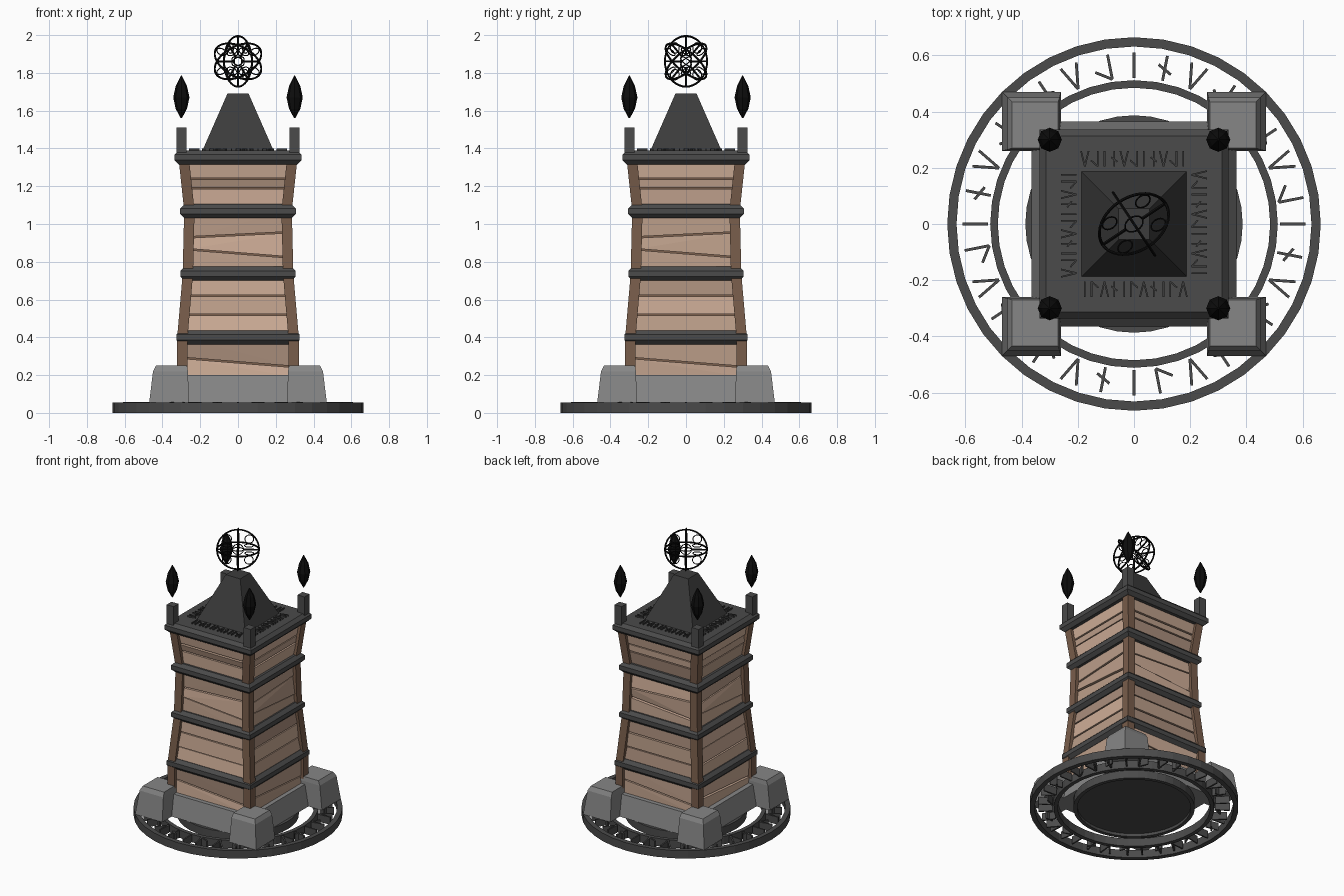
import bpy, bmesh, math, random
from mathutils import Vector, Matrix

if "Cube" in bpy.data.objects:
    bpy.data.objects.remove(bpy.data.objects["Cube"])

random.seed(4)


def material(name, rgb):
    m = bpy.data.materials.new(name)
    m.diffuse_color = (*rgb, 1)
    m.use_nodes = True
    m.node_tree.nodes["Principled BSDF"].inputs["Base Color"].default_value = m.diffuse_color
    return m


STONE = material("stone", (0.24, 0.24, 0.24))
IRON = material("dark_iron", (0.07, 0.07, 0.07))
ROOF = material("roof_slate", (0.045, 0.045, 0.045))
BLACK = material("black_crystal", (0.004, 0.004, 0.004))
POST = material("post_wood", (0.19, 0.11, 0.07))
PLANKS = [material("plank_wood_%d" % i, c) for i, c in enumerate(
    [(0.62, 0.42, 0.31), (0.50, 0.34, 0.25), (0.40, 0.27, 0.20)])]


def finish(name, bm, mat):
    bmesh.ops.recalc_face_normals(bm, faces=bm.faces)
    me = bpy.data.meshes.new(name)
    bm.to_mesh(me)
    bm.free()
    ob = bpy.data.objects.new(name, me)
    bpy.context.collection.objects.link(ob)
    me.materials.append(mat)
    return ob


def hulls(name, sets, mat):
    """One object made of several convex pieces."""
    out = bmesh.new()
    for pts in sets:
        b = bmesh.new()
        vs = [b.verts.new(p) for p in pts]
        bmesh.ops.convex_hull(b, input=vs)
        bmesh.ops.dissolve_limit(b, angle_limit=0.01, verts=b.verts, edges=b.edges)
        me = bpy.data.meshes.new("tmp")
        b.to_mesh(me)
        b.free()
        out.from_mesh(me)
        bpy.data.meshes.remove(me)
    return finish(name, out, mat)


def around(pts, n=4):
    return [[Matrix.Rotation(k * math.tau / n, 4, 'Z') @ Vector(p) for p in pts] for k in range(n)]


def rect(x0, x1, y0, y1, z):
    return [(x, y, z) for x in (x0, x1) for y in (y0, y1)]


def lathe(name, profile, n, mat, closed=False, offset=(0, 0), phase=0):
    """Revolve (radius, z) points; closed profiles give hollow rings."""
    bm = bmesh.new()
    loops = [[bm.verts.new((r * math.cos(math.tau * i / n + phase) + offset[0],
                            r * math.sin(math.tau * i / n + phase) + offset[1], z))
              for i in range(n)] for r, z in profile]
    for j in range(len(loops) - (0 if closed else 1)):
        a, b = loops[j], loops[(j + 1) % len(loops)]
        for i in range(n):
            k = (i + 1) % n
            bm.faces.new((a[i], a[k], b[k], b[i]))
    if not closed:
        bm.faces.new(loops[0])
        bm.faces.new(loops[-1])
    return finish(name, bm, mat)


def square_stack(name, profile, mat):
    return lathe(name, [(h * math.sqrt(2), z) for h, z in profile], 4, mat, phase=math.pi / 4)


def ring(name, r0, r1, z0, z1):
    lathe(name, [(r0, z0), (r1, z0), (r1, z1), (r0, z1)], 40, IRON, closed=True)


def stroke(a, b, w, z0, z1):
    a, b = Vector(a), Vector(b)
    d = (b - a).normalized() * w
    n = Vector((-d.y, d.x))
    return [(*(p + s * n), z) for p in (a, b) for s in (-0.5, 0.5) for z in (z0, z1)]


# Ground rings and disc
ring("outer_base_ring", 0.632, 0.665, 0, 0.055)
ring("middle_base_ring", 0.485, 0.512, 0, 0.055)
ring("inner_base_ring", 0.362, 0.387, 0, 0.055)
lathe("base_disc", [(0.362, 0.02), (0.362, 0.055)], 40, IRON)

# Abstract stroke ornament: bars, forks and chevrons
MOTIFS = [[(0, 0, 0, 1)],
          [(-.25, 0, -.25, 1), (-.25, 1, .3, .6)],
          [(-.3, 0, 0, 1), (0, 1, .3, 0)],
          [(0, 0, 0, 1), (-.25, .7, .25, .4)]]
marks = []
for i in range(32):
    rot = Matrix.Rotation(math.tau * i / 32, 4, 'Z')
    for x0, y0, x1, y1 in MOTIFS[i % 4]:
        s = stroke((x0 * .1, -.61 + y0 * .09), (x1 * .1, -.61 + y1 * .09), .01, .005, .057)
        marks.append([rot @ Vector(p) for p in s])
hulls("base_ornament", marks, IRON)
marks = []
for i in range(11):
    for x0, y0, x1, y1 in MOTIFS[i % 4]:
        cx = -.175 + i * .035
        marks += around(stroke((cx + x0 * .045, -.26 + y0 * .055), (cx + x1 * .045, -.26 + y1 * .055),
                               .006, 1.385, 1.40))
hulls("roof_ornament", marks, ROOF)

# Stone footing
square_stack("footing_wall", [(0.365, 0.055), (0.335, 0.20)], STONE)
hulls("footing_corners", around(rect(.26, .47, .26, .47, .055) + rect(.265, .47 - .02, .265, .45, .22)
                                + rect(.27, .435, .27, .435, .25)), STONE)

# Waisted tower body: outer half-width at each height
LEVELS = [(0.20, .322), (0.40, .322), (0.735, .293), (1.07, .285), (1.35, .315)]


def half(z):
    for (z0, h0), (z1, h1) in zip(LEVELS, LEVELS[1:]):
        if z <= z1:
            return h0 + (h1 - h0) * (z - z0) / (z1 - z0)
    return LEVELS[-1][1]


posts = []
for (z0, h0), (z1, h1) in zip(LEVELS, LEVELS[1:]):
    posts += around(rect(h0 - .055, h0, h0 - .055, h0, z0) + rect(h1 - .055, h1, h1 - .055, h1, z1))
hulls("corner_posts", posts, POST)
square_stack("inner_core", [(h - .05, z) for z, h in LEVELS], POST)

# Planks with slanted joints: (left z, right z) per joint, section by section
SECTIONS = [[(.19, .19), (.29, .245), (.40, .40)],
            [(.40, .40), (.52, .52), (.62, .62), (.735, .735)],
            [(.735, .735), (.865, .825), (.93, .955), (1.07, 1.07)],
            [(1.07, 1.07), (1.19, 1.19), (1.24, 1.24), (1.35, 1.35)]]
groups = [[], [], []]
for k in range(4):
    rot = Matrix.Rotation(k * math.pi / 2, 4, 'Z')
    for sec in SECTIONS:
        for (l0, r0), (l1, r1) in zip(sec, sec[1:]):
            tilt = random.uniform(-.006, .006)
            pts = []
            for l, r, t, g in ((l0, r0, tilt, .004), (l1, r1, -tilt, -.004)):
                for sx, z in ((-1, l + g), (1, r + g)):
                    h = half(max(z, .2))
                    for y in (-h + .02 + t, -h + .055):
                        pts.append(rot @ Vector((sx * (h - .04), y, z)))
            groups[random.choice((0, 0, 1, 2))].append(pts)
for i, g in enumerate(groups):
    hulls("wall_planks_%d" % (i + 1), g, PLANKS[i])

# Iron bands; the top one forms the roof deck
for i, (z, h) in enumerate([(.40, .326), (.737, .305), (1.068, .306), (1.353, .336)]):
    square_stack("band_%d" % (i + 1), [(h - .022, z - .037), (h, z - .015), (h, z + .015),
                                       (h - .022, z + .037)], IRON)

# Roof, corner pegs and floating crystals
square_stack("roof_pyramid", [(.19, 1.385), (.056, 1.69)], ROOF)
hulls("corner_pegs", around(rect(.272, .326, .272, .326, 1.37) + rect(.272, .326, .272, .326, 1.51)), IRON)
for i, (sx, sy) in enumerate([(1, 1), (-1, 1), (-1, -1), (1, -1)]):
    lathe("crystal_%d" % (i + 1), [(.003, 1.56), (.03, 1.61), (.043, 1.67), (.03, 1.73), (.003, 1.785)],
          8, BLACK, offset=(.3 * sx, .3 * sy))


# Cage finial: three perpendicular great rings, each with inner loops
def hoop(parent, centre, r, t, n):
    bm = parent
    rows = [[bm.verts.new((centre[0] + (r + t * math.cos(b)) * math.cos(a),
                           centre[1] + (r + t * math.cos(b)) * math.sin(a), t * math.sin(b)))
             for b in (j * math.tau / 6 for j in range(6))] for a in (i * math.tau / n for i in range(n))]
    for i in range(n):
        for j in range(6):
            p, q = rows[i], rows[(i + 1) % n]
            bm.faces.new((p[j], q[j], q[(j + 1) % 6], p[(j + 1) % 6]))


for i, nrm in enumerate([(.83, .55, 0), (.39, -.59, .707), (-.39, .59, .707)]):
    bm = bmesh.new()
    hoop(bm, (0, 0), .134, .0055, 40)
    hoop(bm, (0, 0), .035, .003, 20)
    for k in range(4):
        a = math.pi / 4 + k * math.pi / 2
        hoop(bm, (.1 * math.cos(a), .1 * math.sin(a)), .028, .003, 16)
        bmesh.ops.create_cube(bm, size=1, matrix=Matrix.Rotation(k * math.pi / 2, 4, 'Z')
                              @ Matrix.Translation((.085, 0, 0)) @ Matrix.Diagonal((.1, .008, .008, 1)))
    ob = finish("finial_ring_%d" % (i + 1), bm, BLACK)
    ob.rotation_euler = Vector(nrm).to_track_quat('Z', 'Y').to_euler()
    ob.location = (0, 0, 1.861)
    bpy.context.view_layer.objects.active = ob
    for o in bpy.context.selected_objects:
        o.select_set(False)
    ob.select_set(True)
    bpy.ops.object.shade_smooth_by_angle()
